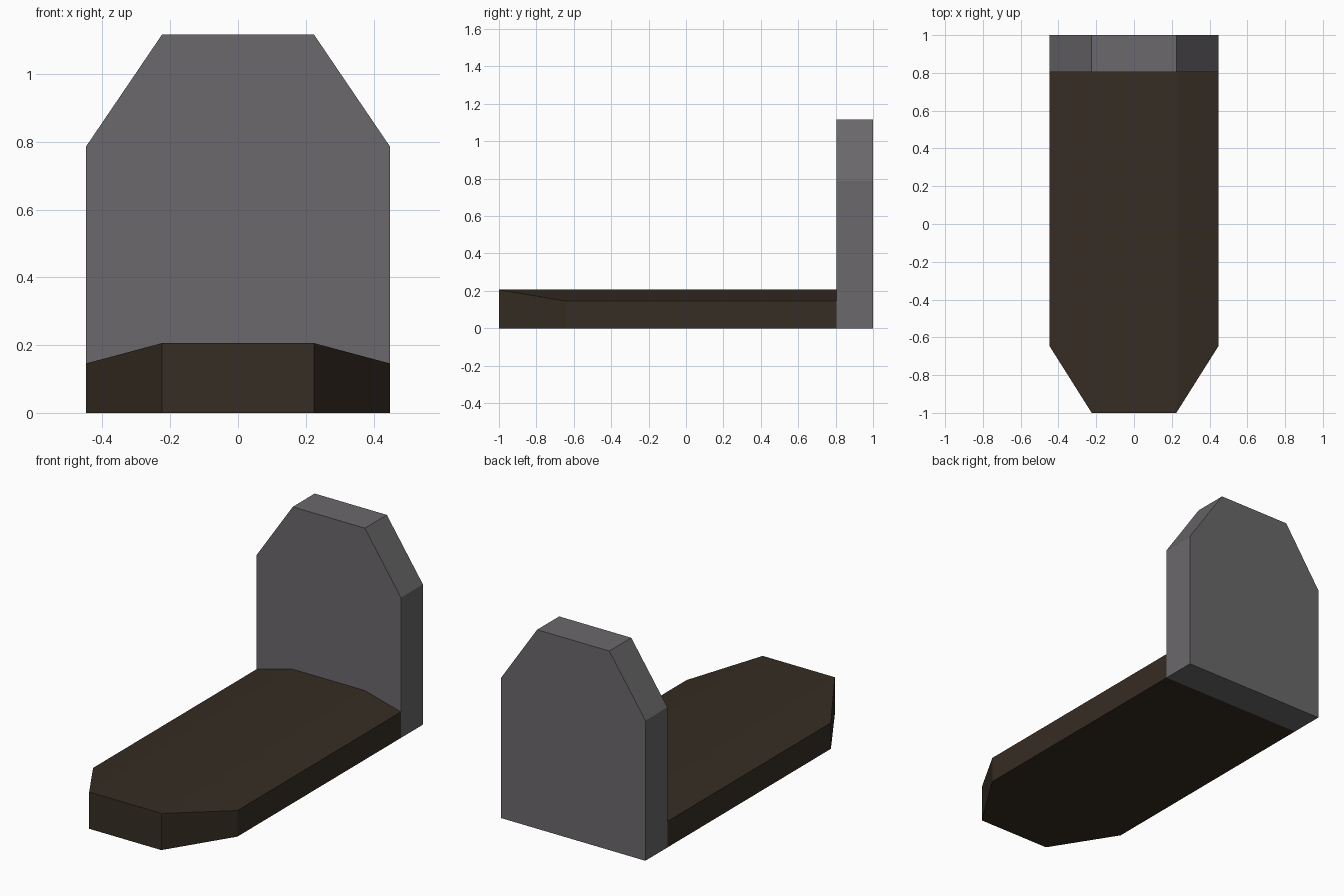
import bpy, bmesh
from mathutils import Vector

if "Cube" in bpy.data.objects:
    bpy.data.objects.remove(bpy.data.objects["Cube"])


def material(name, rgb):
    m = bpy.data.materials.new(name)
    m.diffuse_color = (*rgb, 1)
    m.use_nodes = True
    m.node_tree.nodes["Principled BSDF"].inputs["Base Color"].default_value = m.diffuse_color
    return m


def extrude_profile(name, half, y0, y1, mat, cuts=()):
    """Mirror a half profile (x, z), extrude it along y, then slice off corners."""
    outline = half + [(-x, z) for x, z in reversed(half)]
    bm = bmesh.new()
    face = bm.faces.new([bm.verts.new((x, y0, z)) for x, z in outline])
    ext = bmesh.ops.extrude_face_region(bm, geom=[face])
    bmesh.ops.translate(bm, vec=(0, y1 - y0, 0),
                        verts=[v for v in ext["geom"] if isinstance(v, bmesh.types.BMVert)])
    for co, no in cuts:
        geom = bm.verts[:] + bm.edges[:] + bm.faces[:]
        bmesh.ops.bisect_plane(bm, geom=geom, plane_co=co, plane_no=no,
                               clear_outer=True, dist=1e-5)
        bmesh.ops.holes_fill(bm, edges=[e for e in bm.edges if e.is_boundary])
    bmesh.ops.remove_doubles(bm, verts=bm.verts[:], dist=1e-4)
    bmesh.ops.recalc_face_normals(bm, faces=bm.faces[:])
    me = bpy.data.meshes.new(name)
    bm.to_mesh(me)
    bm.free()
    me.materials.append(mat)
    obj = bpy.data.objects.new(name, me)
    bpy.context.collection.objects.link(obj)
    return obj


stone = material("grey stone", (0.145, 0.138, 0.145))
soil = material("dark brown soil", (0.037, 0.026, 0.017))

# Upright slab with chamfered top corners
extrude_profile("headstone", [(0.448, 0), (0.448, 0.787), (0.224, 1.117)], 0.805, 1.0, stone)

# Low mound with sloped shoulders and chamfered foot end
corners = [(Vector((s * 0.448, -0.645, 0)), Vector((s * 0.355, -0.224, 0))) for s in (1, -1)]
extrude_profile("soil_mound", [(0.448, 0), (0.448, 0.146), (0.224, 0.206)], -1.0, 0.805, soil, corners)
